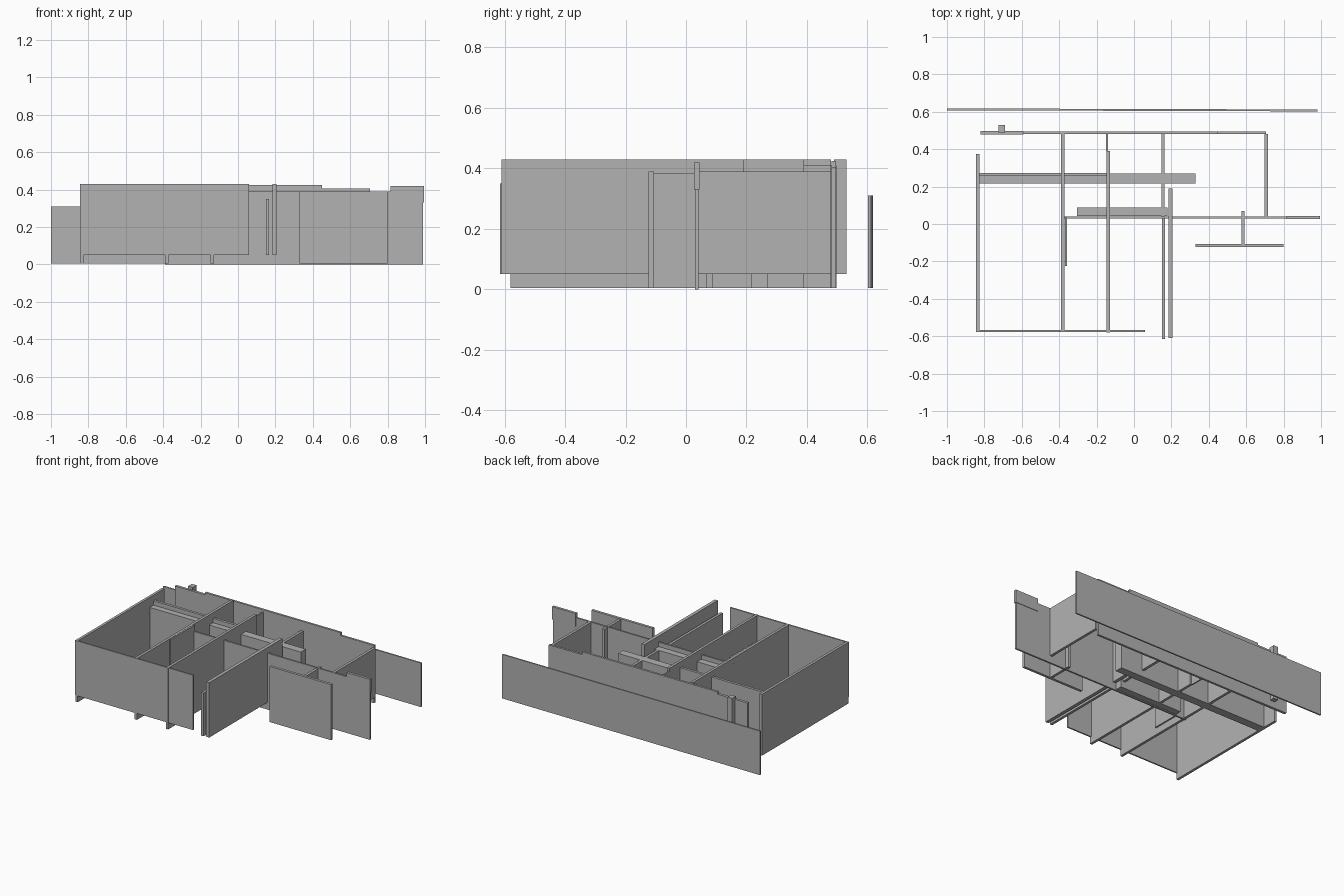
import bpy
import bmesh
from mathutils import Vector

default_cube = bpy.data.objects.get("Cube")
if default_cube:
    bpy.data.objects.remove(default_cube, do_unlink=True)

# Single plaster colour
plaster = bpy.data.materials.new("plaster_grey")
plaster.use_nodes = True
grey = (0.45, 0.45, 0.45, 1)
plaster.diffuse_color = grey
plaster.node_tree.nodes["Principled BSDF"].inputs["Base Color"].default_value = grey

# Shared heights
GROUND = 0.005
SILL = 0.05
LOW = 0.36
MID = 0.39
TOP = 0.43
THICK = 0.018
THIN = 0.01


def box(name, low, high):
    """Axis-aligned block between two corners."""
    low, high = Vector(low), Vector(high)
    mesh = bpy.data.meshes.new(name)
    bm = bmesh.new()
    bmesh.ops.create_cube(bm, size=1)
    bmesh.ops.scale(bm, vec=high - low, verts=bm.verts)
    bmesh.ops.translate(bm, vec=(low + high) / 2, verts=bm.verts)
    bm.to_mesh(mesh)
    bm.free()
    mesh.materials.append(plaster)
    obj = bpy.data.objects.new(name, mesh)
    bpy.context.collection.objects.link(obj)
    return obj


def cross_wall(name, x, start, end, bottom=GROUND, top=TOP, thickness=THICK):
    """Wall running front to back, centred on x."""
    half = thickness / 2
    return box(name, (x - half, start, bottom), (x + half, end, top))


def long_wall(name, y, start, end, bottom=GROUND, top=TOP, thickness=THICK):
    """Wall running side to side, centred on y."""
    half = thickness / 2
    return box(name, (start, y - half, bottom), (end, y + half, top))


# Free-standing boundary wall behind the house, slightly skewed
boundary = long_wall("boundary_wall", 0.61, -1, 0.98, top=0.31, thickness=THIN)
for vertex in boundary.data.vertices:
    vertex.co.y -= 0.003 * vertex.co.x

# Rear house wall in stepped sections, with its chimney
long_wall("rear_wall_right", 0.488, -0.82, -0.59, top=0.41)
long_wall("rear_wall_middle", 0.488, -0.59, 0.45, top=0.425, thickness=0.015)
long_wall("rear_wall_left", 0.488, 0.45, 0.705, top=0.405, thickness=0.015)
box("chimney", (-0.725, 0.49, SILL), (-0.69, 0.53, TOP))

# Outer shell
cross_wall("right_side_wall", -0.835, -0.575, 0.375)
long_wall("front_wall", -0.572, -0.845, 0.06, bottom=SILL, thickness=THIN)
cross_wall("left_side_wall", 0.707, 0.03, 0.48, bottom=SILL, top=MID)

# Partitions running front to back
cross_wall("partition_right", -0.38, -0.575, 0.48)
cross_wall("partition_lining", -0.364, -0.225, 0.04, bottom=SILL, thickness=THIN)
cross_wall("partition_middle", -0.138, -0.58, 0.39)
cross_wall("partition_middle_rear", -0.145, 0.39, 0.48, top=0.41, thickness=THIN)
cross_wall("partition_low_front", 0.158, -0.615, 0.04, bottom=SILL, top=0.35)
cross_wall("partition_low_rear", 0.155, 0.04, 0.48, bottom=SILL, top=LOW)
cross_wall("partition_tall", 0.195, -0.61, 0.19, bottom=SILL, thickness=0.023)

# Central spine wall and its raised end panel
long_wall("spine_wall", 0.035, -0.39, 0.99, bottom=0, top=MID, thickness=0.012)
long_wall("spine_end_panel", 0.035, 0.815, 0.995, bottom=0.33, top=0.42)

# Thick corridor walls
long_wall("corridor_wall", 0.243, -0.83, 0.33, top=LOW, thickness=0.055)
long_wall("corridor_raised_edge", 0.265, -0.83, -0.14, top=MID)
long_wall("corridor_inner_wall", 0.065, -0.305, 0.18, top=LOW, thickness=0.045)

# Porch screen and the short wall behind it
long_wall("porch_wall", -0.115, 0.33, 0.8, top=MID)
cross_wall("porch_return", 0.583, -0.115, 0.07, top=0.385)
